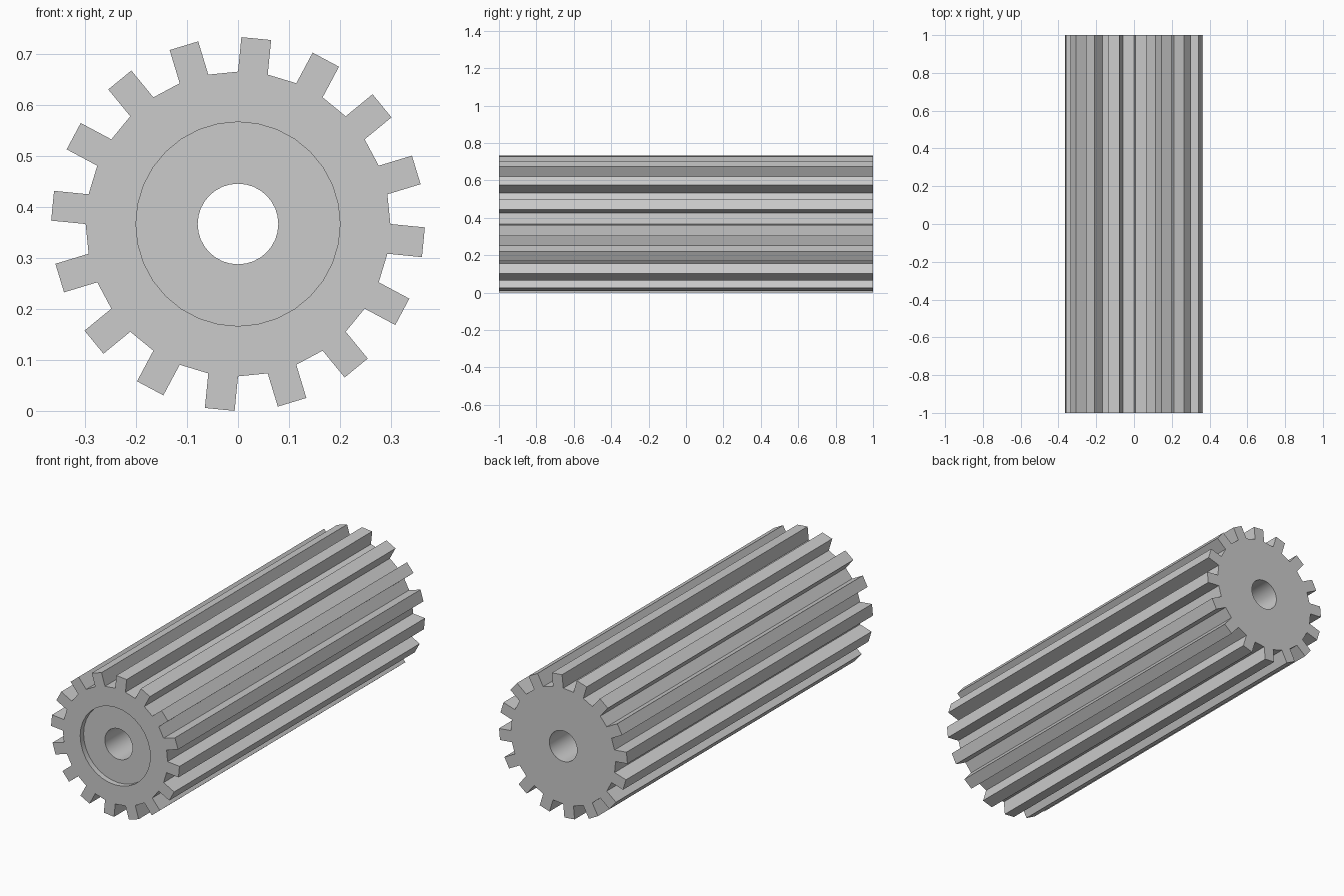
import bpy
import bmesh
from math import sin, cos, tau

cube = bpy.data.objects.get("Cube")
if cube:
    bpy.data.objects.remove(cube, do_unlink=True)

SEGMENTS = 32            # every second segment carries a tooth
BODY_RADIUS = 0.2985
TOOTH_HEIGHT = 0.068
CENTRE_Z = 0.3665
HOLE_RADIUS = 0.079
RECESS_RADIUS = 0.2
FRONT, BACK, FLOOR = -1.0, 1.0, -0.972

# Closed lathe profile (radius, y): body, front recess and through bore
profile = [(BODY_RADIUS, BACK), (BODY_RADIUS, FRONT),
           (RECESS_RADIUS, FRONT), (RECESS_RADIUS, FLOOR),
           (HOLE_RADIUS, FLOOR), (HOLE_RADIUS, BACK)]

bm = bmesh.new()
rings = []
for i in range(SEGMENTS):
    a = tau * i / SEGMENTS
    rings.append([bm.verts.new((r * sin(a), y, CENTRE_Z + r * cos(a)))
                  for r, y in profile])

tooth_bases = []
for i, ring in enumerate(rings):
    after = rings[(i + 1) % SEGMENTS]
    for j in range(len(profile)):
        k = (j + 1) % len(profile)
        face = bm.faces.new((ring[j], ring[k], after[k], after[j]))
        if j == 0 and i % 2 == 0:
            tooth_bases.append(face)
bmesh.ops.recalc_face_normals(bm, faces=bm.faces)

# Teeth: straight ridges raised from alternate body segments
raised = bmesh.ops.extrude_discrete_faces(bm, faces=tooth_bases)["faces"]
for face in raised:
    face.normal_update()
    bmesh.ops.translate(bm, verts=face.verts, vec=face.normal * TOOTH_HEIGHT)
bmesh.ops.recalc_face_normals(bm, faces=bm.faces)

mesh = bpy.data.meshes.new("long_gear")
bm.to_mesh(mesh)
bm.free()
gear = bpy.data.objects.new("long_gear", mesh)
bpy.context.collection.objects.link(gear)

# Single grey material
grey = bpy.data.materials.new("light_grey")
grey.use_nodes = True
colour = (0.6, 0.6, 0.6, 1.0)
grey.diffuse_color = colour
grey.node_tree.nodes["Principled BSDF"].inputs["Base Color"].default_value = colour
mesh.materials.append(grey)

# Smooth bore and recess wall, crisp teeth
bpy.ops.object.select_all(action="DESELECT")
gear.select_set(True)
bpy.context.view_layer.objects.active = gear
bpy.ops.object.shade_smooth_by_angle(angle=tau / 12)
